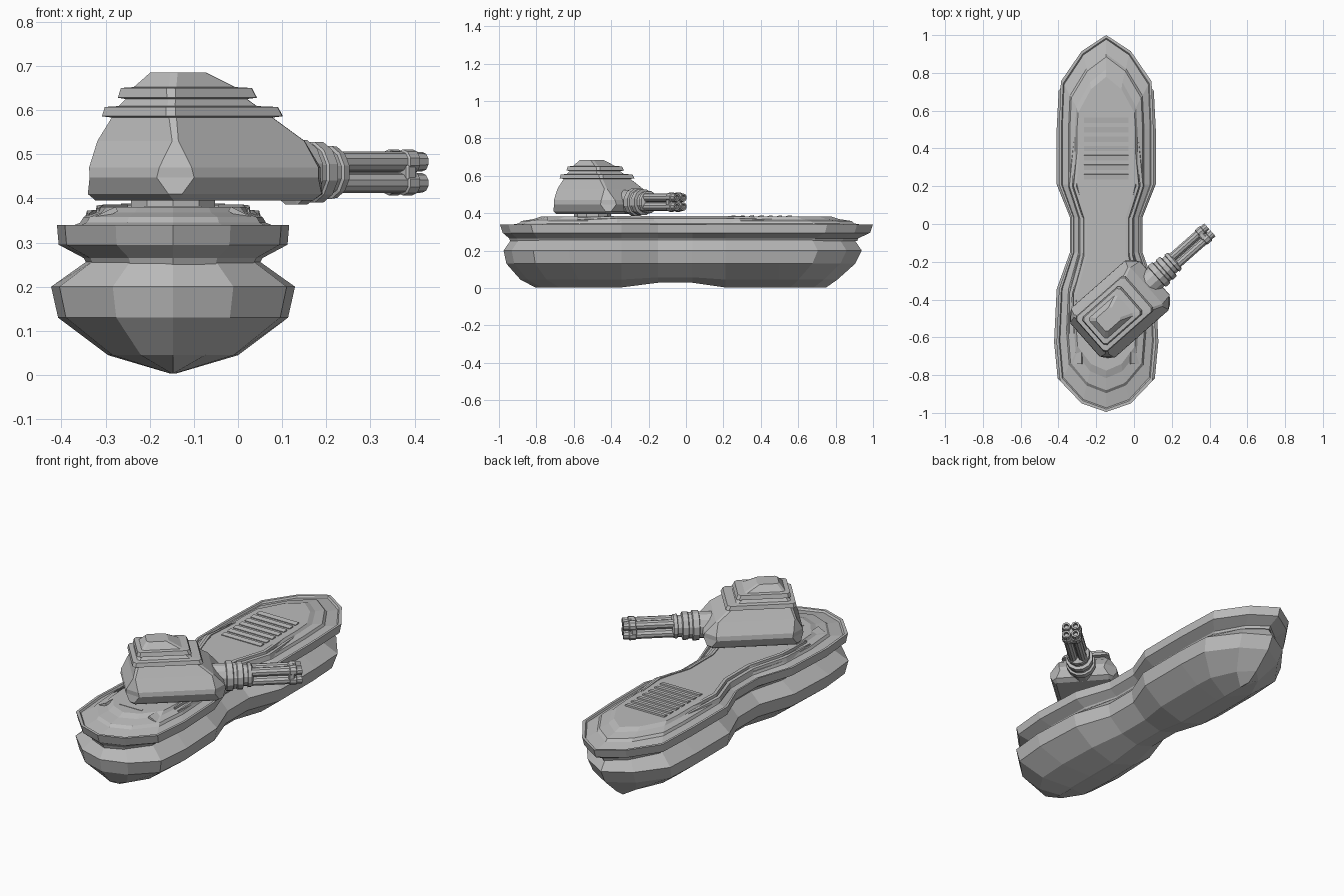
import bpy, bmesh, math
from mathutils import Matrix, Vector

if "Cube" in bpy.data.objects:
    bpy.data.objects.remove(bpy.data.objects["Cube"])

grey = bpy.data.materials.new("hull_grey")
grey.diffuse_color = (0.5, 0.5, 0.5, 1)
grey.use_nodes = True
grey.node_tree.nodes["Principled BSDF"].inputs["Base Color"].default_value = grey.diffuse_color
CX = -0.147                                   # hull centreline
AIM = Matrix.Translation((-0.08, -0.455, 0)) @ Matrix.Rotation(math.radians(41.4), 4, 'Z')


def finish(name, bm, matrix=None):
    bmesh.ops.recalc_face_normals(bm, faces=bm.faces)
    if matrix:
        bm.transform(matrix)
    me = bpy.data.meshes.new(name)
    bm.to_mesh(me)
    bm.free()
    me.materials.append(grey)
    ob = bpy.data.objects.new(name, me)
    bpy.context.collection.objects.link(ob)
    return ob


def loft(name, rings, matrix=None):
    """Skin a stack of closed rings and cap both ends."""
    bm = bmesh.new()
    vs = [[bm.verts.new(p) for p in r] for r in rings]
    n = len(vs[0])
    for a, b in zip(vs, vs[1:]):
        for i in range(n):
            j = (i + 1) % n
            bm.faces.new((a[i], a[j], b[j], b[i]))
    caps = [bm.faces.new(vs[0]), bm.faces.new(vs[-1])]
    bmesh.ops.triangulate(bm, faces=caps)
    return finish(name, bm, matrix)


def box(name, loc, size, rot=None, matrix=None):
    bm = bmesh.new()
    bmesh.ops.create_cube(bm, size=1)
    bm.transform(Matrix.Translation(loc) @ (rot or Matrix()) @ Matrix.Diagonal((*size, 1)))
    return finish(name, bm, matrix)


def turned(name, profile, sides, centre=(0, 0), matrix=AIM):
    """Turned part along the gun axis: profile of (u, radius)."""
    rings = []
    for u, r in profile:
        rings.append([(u, centre[0] + r * math.cos(2 * math.pi * (k + .5) / sides),
                       centre[1] + r * math.sin(2 * math.pi * (k + .5) / sides))
                      for k in range(sides)])
    return loft(name, rings, matrix)


# Waisted plan outline: (y, half width)
OUT = [(1, 0), (.915, .13), (.755, .24), (.5, .25), (.21, .25), (.035, .183), (-.15, .183),
       (-.345, .25), (-.63, .263), (-.83, .245), (-.95, .13), (-.995, 0)]


def plan(kx, ky, z, shift=0, lift=0):
    right = []
    for y, w in OUT:
        yy = y * ky + shift if abs(y) > .51 else y
        zz = z + (lift if w == .183 else 0)
        right.append((w * kx, yy, zz))
    left = [(-x, y, z2) for x, y, z2 in reversed(right[1:-1])]
    return [(CX + x, y, z2) for x, y, z2 in right + left]


# Lower hull: faceted boat bottom
loft("lower_hull", [plan(.74, .92, .258, -.02), plan(1.05, .96, .2, -.02),
                    plan(.99, .935, .13, -.03), plan(.56, .85, .045, -.04, .012),
                    plan(.02, .78, .003, -.03, .025)])

# Upper hull: flared rim and raised stepped deck
loft("upper_hull", [plan(.74, .93, .25, -.015), plan(.77, .935, .265, -.015),
                    plan(.985, .985, .295), plan(1.0, 1.0, .34),
                    plan(.95, .985, .34), plan(.93, .978, .331),
                    plan(.80, .90, .345), plan(.77, .885, .358),
                    plan(.66, .82, .368), plan(.62, .78, .381)])

# Long rails following the waist on both sides
PATH = [(.135, .56), (.165, .2), (.11, .03), (.11, -.17), (.165, -.37), (.17, -.58)]
for side, sname in ((1, "right"), (-1, "left")):
    for n, (off, top) in enumerate(((0, .386), (.022, .374))):
        rings = []
        for i, (x, y) in enumerate(PATH):
            h = top - (.008 if i in (0, 5) else 0)
            w = .002 if i in (0, 5) else .008
            xx = x + off
            rings.append([(CX + side * a, y, z) for a, z in
                          ((xx - w, .35), (xx - w, h), (xx + w, h - .002), (xx + w + .006, .35))])
        loft(f"deck_rail_{sname}_{n}", rings)
    # Small tapered bumps on the shoulders beside the turret
    box(f"shoulder_fin_{sname}", (CX + side * .15, -.68, .365), (.05, .12, .012),
        Matrix.Rotation(side * .45, 4, 'Y'))

# Louvre slats on the rear deck
for i in range(7):
    box(f"deck_slat_{i}", (CX, .25 + i * .05, .381), (.235, .028, .012),
        Matrix.Rotation(.14, 4, 'X'))

# Bow chevron bars
for i, (y, z) in enumerate(((-.705, .376), (-.75, .366))):
    box(f"bow_bar_{i}", (CX, y, z), (.13 - .02 * i, .014, .014))

# Turret mount
bm = bmesh.new()
bmesh.ops.create_cone(bm, cap_ends=True, segments=10, radius1=.1, radius2=.1, depth=.05)
finish("turret_mount", bm, Matrix.Translation((CX, -.5, .385)))


def slab(u0, u1, v, c, z):
    """Rectangle with cut corners, in turret space."""
    return [(u1, v - c, z), (u1 - c, v, z), (u0 + c, v, z), (u0, v - c, z),
            (u0, c - v, z), (u0 + c, -v, z), (u1 - c, -v, z), (u1, c - v, z)]


# Turret body: sloped block with corner facets and two stepped ledges
loft("turret_body", [slab(-.205, .215, .142, .008, .395), slab(-.225, .24, .16, .022, .41),
                     slab(-.24, .255, .175, .06, .447), slab(-.237, .25, .172, .052, .47),
                     slab(-.205, .195, .138, .01, .53), slab(-.188, .125, .11, .012, .583),
                     slab(-.207, .145, .125, .015, .586), slab(-.203, .135, .12, .015, .607),
                     slab(-.18, .09, .095, .012, .609), slab(-.168, .07, .085, .012, .625),
                     slab(-.182, .09, .098, .014, .628), slab(-.178, .08, .092, .014, .65),
                     slab(-.155, .045, .072, .012, .652), slab(-.128, -.02, .046, .012, .685)],
     AIM)

# Gun collar with stepped rings
GZ = .459
turned("gun_collar", [(.20, .066), (.265, .066), (.268, .076), (.298, .076), (.302, .066),
                      (.318, .066), (.322, .071), (.348, .071), (.352, .055), (.372, .055),
                      (.375, .062), (.392, .060), (.40, .045)], 12, (0, GZ))

# Four barrels with muzzle caps
for i in range(4):
    a = math.pi / 4 + i * math.pi / 2
    c = (.034 * math.cos(a), GZ + .034 * math.sin(a))
    turned(f"gun_barrel_{i}", [(.38, .023), (.58, .023), (.583, .028), (.612, .028),
                               (.616, .023), (.642, .022), (.642, .013), (.625, .012)], 10, c)
turned("gun_core", [(.38, .02), (.622, .02)], 8, (0, GZ))
turned("muzzle_clamp", [(.575, .046), (.58, .05), (.60, .05), (.605, .046)], 12, (0, GZ))
